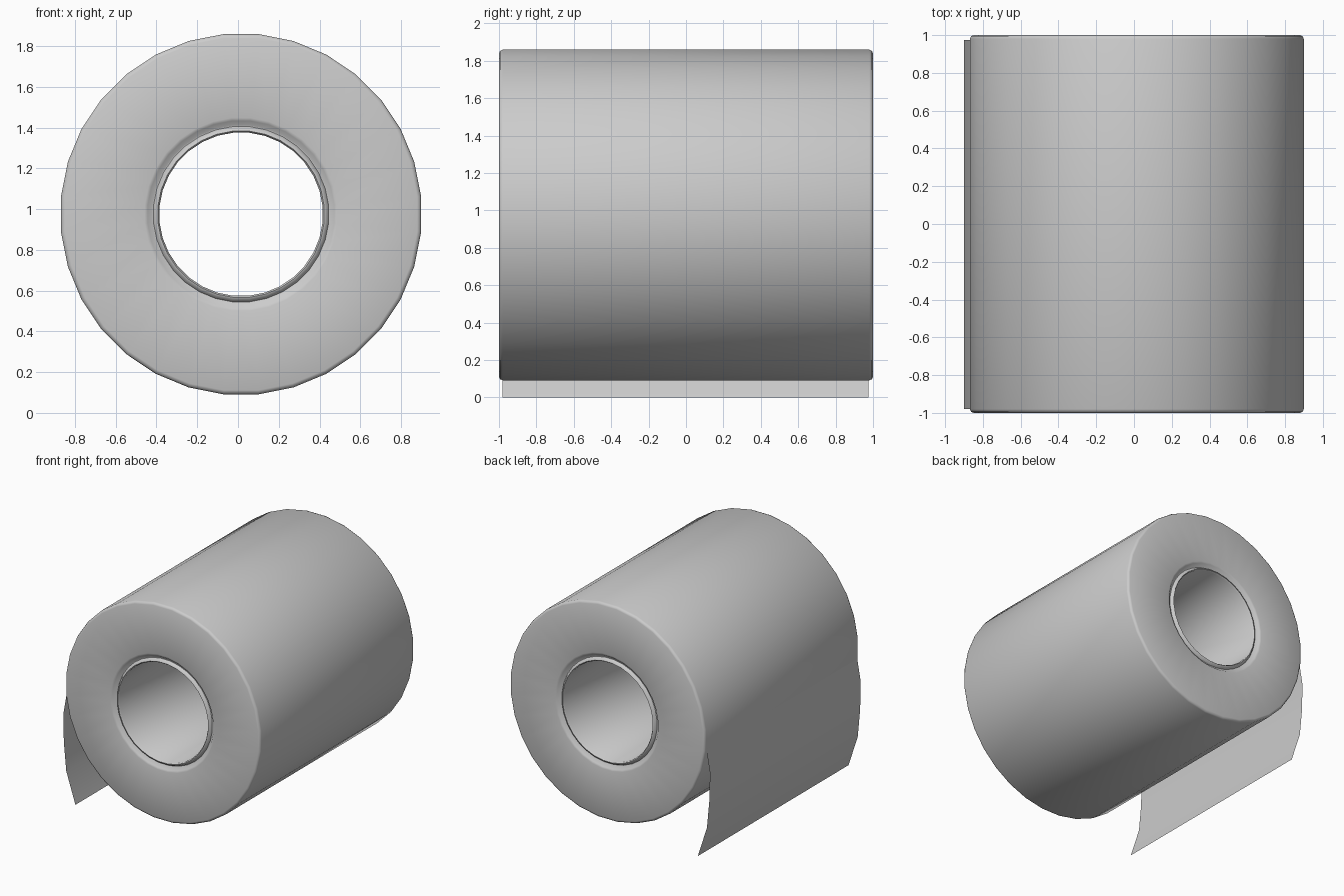
import bpy
import bmesh
import math

if "Cube" in bpy.data.objects:
    bpy.data.objects.remove(bpy.data.objects["Cube"])

CX, CZ, SEG = 0.015, 0.975, 32


def finish(name, bm, closed):
    if closed:
        bmesh.ops.recalc_face_normals(bm, faces=bm.faces[:])
    mesh = bpy.data.meshes.new(name)
    bm.to_mesh(mesh)
    bm.free()
    obj = bpy.data.objects.new(name, mesh)
    bpy.context.collection.objects.link(obj)
    bpy.ops.object.select_all(action='DESELECT')
    obj.select_set(True)
    bpy.context.view_layer.objects.active = obj
    bpy.ops.object.shade_smooth_by_angle(angle=math.radians(50))
    return obj


def revolve(name, half):
    """Spin a (radius, y) half profile, mirrored in y, around the roll axis."""
    profile = half + [(r, -y) for r, y in reversed(half)]
    bm = bmesh.new()
    rings = []
    for i in range(SEG):
        a = 2 * math.pi * (i + 0.5) / SEG
        rings.append([bm.verts.new((CX + r * math.cos(a), y, CZ + r * math.sin(a)))
                      for r, y in profile])
    n = len(profile)
    for i in range(SEG):
        p, q = rings[i], rings[(i + 1) % SEG]
        for j in range(n):
            k = (j + 1) % n
            bm.faces.new((p[j], p[k], q[k], q[j]))
    return finish(name, bm, True)


# Wound paper with rounded rims, groove near the hole, and the core lip
revolve("paper_roll", [
    (0.888, 0.980), (0.882, 0.994), (0.868, 1.0),
    (0.475, 1.0), (0.460, 0.995), (0.438, 0.970),
    (0.432, 0.970), (0.420, 0.990), (0.410, 0.993), (0.402, 0.983),
])

# Loose sheet hanging from the left side, curling in at the bottom
path = [(-0.855, 1.06), (-0.869, 0.89), (-0.900, 0.715), (-0.895, 0.485),
        (-0.873, 0.255), (-0.79, 0.0)]
bm = bmesh.new()
rows = [(bm.verts.new((x, 0.975, z)), bm.verts.new((x, -0.98, z))) for x, z in path]
for (a, b), (c, d) in zip(rows, rows[1:]):
    bm.faces.new((a, c, d, b))
finish("loose_sheet", bm, False)
